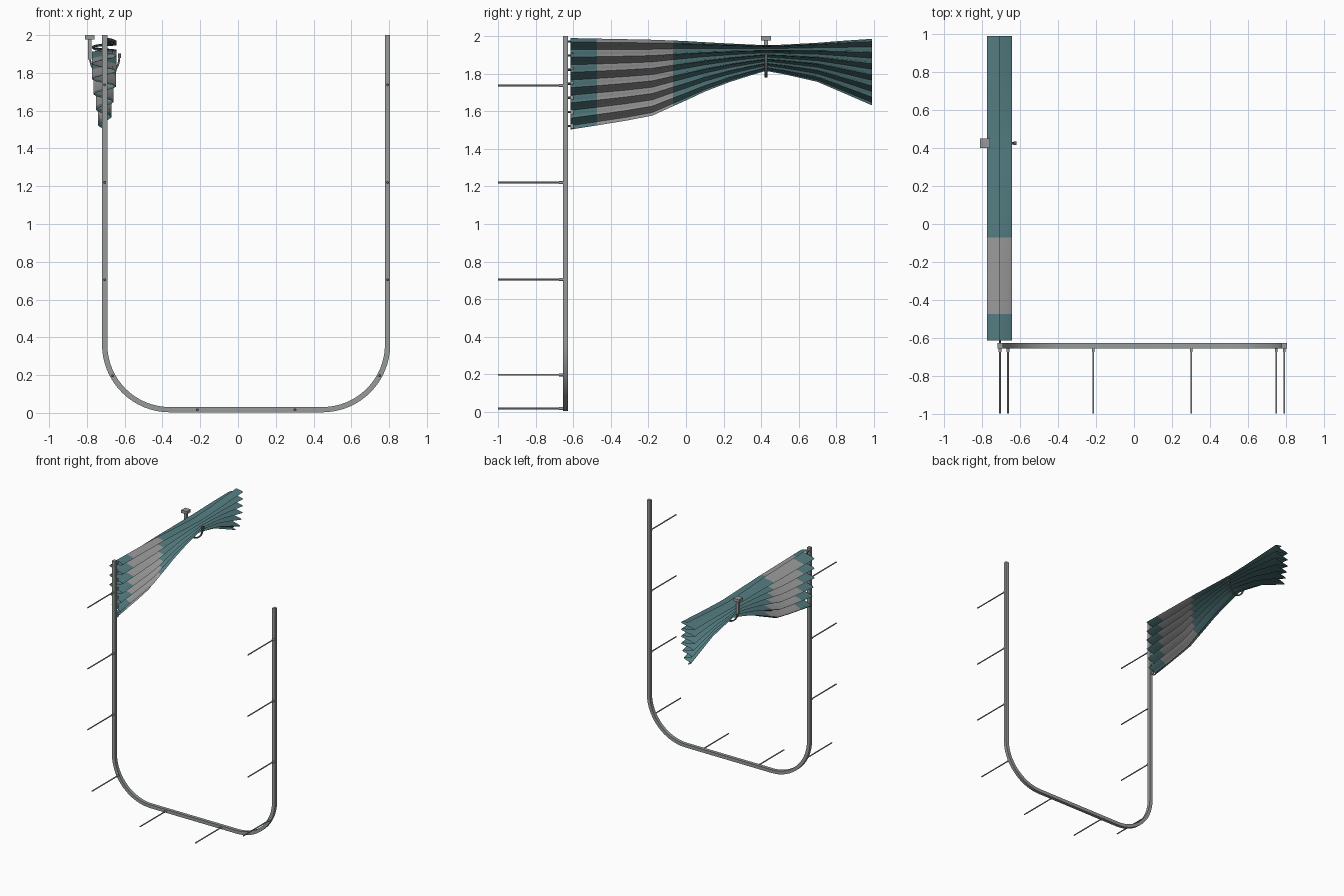
import bpy, bmesh, math
from mathutils import Vector

if "Cube" in bpy.data.objects:
    bpy.data.objects.remove(bpy.data.objects["Cube"])

def mat(name, c):
    m = bpy.data.materials.new(name)
    m.diffuse_color = (*c, 1)
    m.use_nodes = True
    m.node_tree.nodes["Principled BSDF"].inputs["Base Color"].default_value = m.diffuse_color
    return m

METAL = mat("rail grey", (0.31, 0.33, 0.33))
TEAL = mat("curtain teal", (0.09, 0.205, 0.22))
PALE = mat("curtain grey", (0.33, 0.33, 0.33))
DARK = mat("dark grey", (0.10, 0.11, 0.115))

def finish(name, bm, mats, smooth=None):
    me = bpy.data.meshes.new(name)
    bm.to_mesh(me)
    bm.free()
    for m in mats:
        me.materials.append(m)
    ob = bpy.data.objects.new(name, me)
    bpy.context.collection.objects.link(ob)
    if smooth:
        bpy.context.view_layer.objects.active = ob
        ob.select_set(True)
        bpy.ops.object.shade_smooth_by_angle(angle=math.radians(smooth))
        ob.select_set(False)
    return ob

def box(name, c, s, m):
    bm = bmesh.new()
    bmesh.ops.create_cube(bm, size=1)
    for v in bm.verts:
        v.co = Vector([v.co[i] * s[i] + c[i] for i in range(3)])
    return finish(name, bm, [m])

def rod(name, x, y0, y1, z, r, m, seg=10):
    bm = bmesh.new()
    bmesh.ops.create_cone(bm, cap_ends=True, segments=seg, radius1=r, radius2=r, depth=y1 - y0)
    for v in bm.verts:
        v.co = Vector((x + v.co.x, (y0 + y1) / 2 + v.co.z, z + v.co.y))
    return finish(name, bm, [m], 40)

def sweep(name, path, w, y0, y1, m, smooth):
    """Rectangular bar following a path in the xz plane."""
    bm = bmesh.new()
    rings = []
    for i, p in enumerate(path):
        a, b = path[max(i - 1, 0)], path[min(i + 1, len(path) - 1)]
        t = Vector((b[0] - a[0], b[1] - a[1])).normalized()
        nx, nz = -t.y * w / 2, t.x * w / 2
        rings.append([bm.verts.new((p[0] + s * nx, y, p[1] + s * nz))
                      for s, y in ((1, y0), (1, y1), (-1, y1), (-1, y0))])
    for r, q in zip(rings, rings[1:]):
        for k in range(4):
            bm.faces.new((r[k], r[(k + 1) % 4], q[(k + 1) % 4], q[k]))
    bm.faces.new(rings[0])
    bm.faces.new(rings[-1])
    bmesh.ops.recalc_face_normals(bm, faces=bm.faces)
    return finish(name, bm, [m], smooth)

# U-shaped rail
XL, XR, ZB, R = -0.706, 0.792, 0.017, 0.345
path = [(XL, 2.0)]
for cx, a0 in ((XL + R, 180), (XR - R, 270)):
    for i in range(17):
        a = math.radians(a0 + 90 * i / 16)
        path.append((cx + R * math.cos(a), ZB + R + R * math.sin(a)))
path.append((XR, 2.0))
sweep("rail", path, 0.028, -0.656, -0.628, METAL, 30)

# Support rods behind the rail, each with a small collar
spots = [(x, z) for x in (XL, XR) for z in (1.737, 1.22, 0.705)]
spots += [(-0.664, 0.197), (0.75, 0.197), (-0.215, ZB), (0.302, ZB)]
for i, (x, z) in enumerate(spots):
    rod(f"support_rod_{i}", x, -1.0, -0.65, z, 0.005, METAL)
    rod(f"rod_collar_{i}", x, -0.675, -0.655, z, 0.008, METAL)

# Pleated curtain: (y, top z, bottom z) along its length
KEYS = [(-0.615, 1.99, 1.503), (-0.475, 1.987, 1.525), (-0.32, 1.984, 1.55), (-0.18, 1.981, 1.577),
        (-0.07, 1.977, 1.627), (0.0, 1.974, 1.658), (0.1, 1.968, 1.705), (0.23, 1.961, 1.755),
        (0.34, 1.956, 1.79), (0.425, 1.952, 1.815), (0.52, 1.955, 1.798), (0.70, 1.965, 1.757),
        (0.84, 1.976, 1.697), (0.99, 1.986, 1.632)]
PLEATS, SUB, CX = 6, 8, -0.709

def amp(t):
    return 0.065 if t < 0.5 else 0.065 - 0.036 * (t - 0.5) / 0.5

bm = bmesh.new()
grid = []
n = PLEATS * SUB
for y, top, bot in KEYS:
    row = []
    for j in range(n + 1):
        t = j / n
        x = CX + amp(t) * math.sin(2 * math.pi * PLEATS * t)
        row.append(bm.verts.new((x, y, top + (bot - top) * t)))
    grid.append(row)
for i in range(len(KEYS) - 1):
    mid = (KEYS[i][0] + KEYS[i + 1][0]) / 2
    for j in range(n):
        f = bm.faces.new((grid[i][j], grid[i][j + 1], grid[i + 1][j + 1], grid[i + 1][j]))
        f.material_index = 1 if -0.475 < mid < -0.07 else 0   # pale band
finish("curtain", bm, [TEAL, PALE], 60)

# Gliders joining curtain and rail
for i in range(7):
    z = 1.972 - i * 0.075
    rod(f"glider_pin_{i}", XL, -0.632, -0.608, z, 0.006, DARK, 8)
    box(f"glider_clip_{i}", (XL, -0.607, z), (0.012, 0.016, 0.026), METAL)

# Tieback sling around the gathered curtain
sling = []
for i in range(17):
    a = math.pi + math.pi * i / 16
    sling.append((-0.706 + 0.078 * math.cos(a), 1.885 + 0.1 * math.sin(a)))
sweep("tieback", sling, 0.010, 0.419, 0.433, DARK, 50)
box("tieback_end", (-0.628, 0.426, 1.89), (0.016, 0.018, 0.024), DARK)

# Tieback hook bracket
box("bracket_plate", (-0.785, 0.426, 1.988), (0.052, 0.052, 0.024), METAL)
box("bracket_stem", (-0.785, 0.426, 1.925), (0.02, 0.02, 0.11), METAL)
